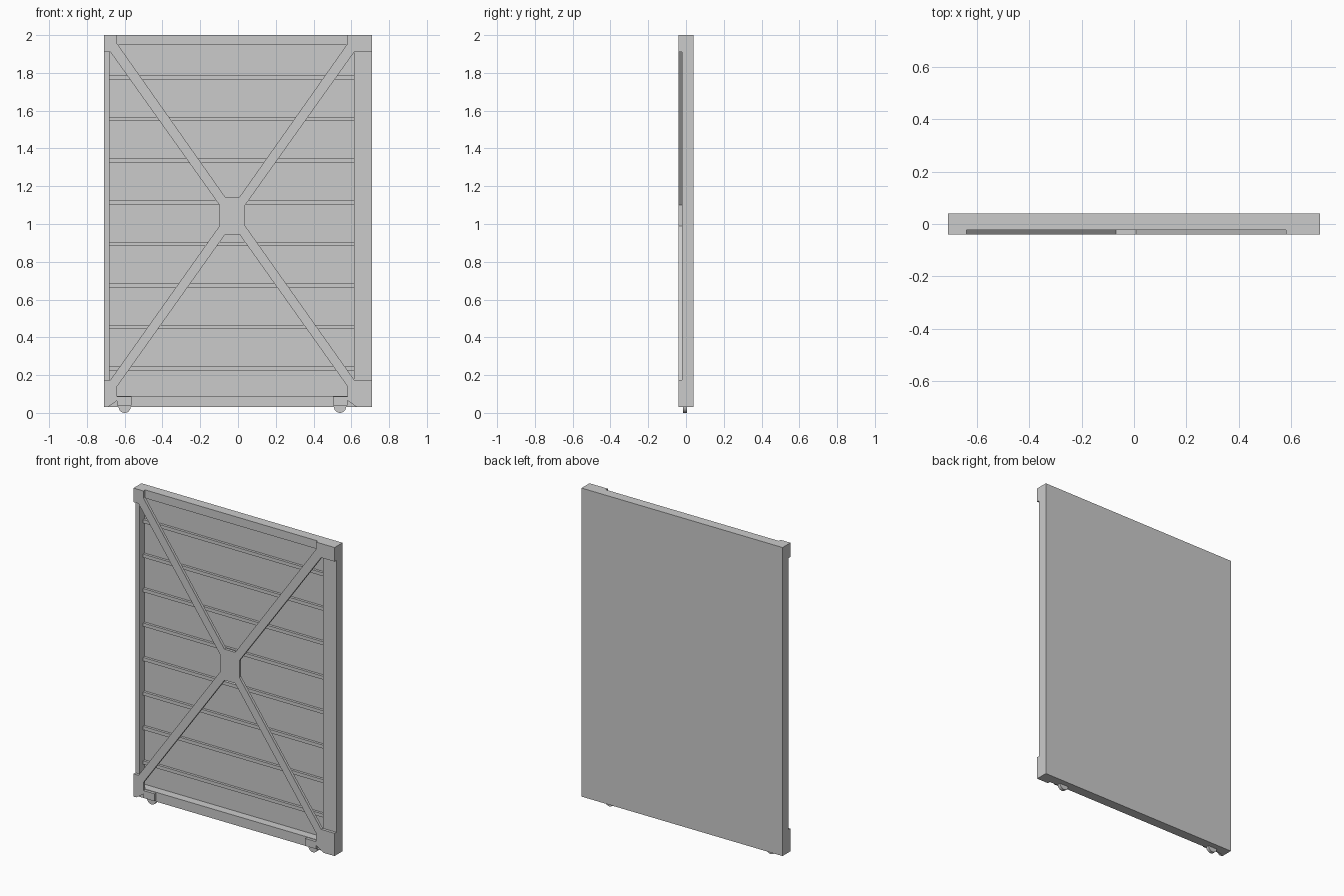
import bpy
import bmesh
from math import radians
from mathutils import Matrix, Vector

cube = bpy.data.objects.get("Cube")
if cube:
    bpy.data.objects.remove(cube, do_unlink=True)

GREY = (0.6, 0.6, 0.6, 1)
grey = bpy.data.materials.new("plain grey")
grey.use_nodes = True
grey.diffuse_color = GREY
grey.node_tree.nodes["Principled BSDF"].inputs["Base Color"].default_value = GREY

HALF, BASE, TOP = 0.71, 0.03, 2.0          # outer panel limits
FRONT, FRAME, SHEET, BACK = -0.04, -0.022, 0.03, 0.04   # depth layers
LEFT, RIGHT, SILL, HEAD = -0.68, 0.615, 0.09, 1.947     # frame opening
MID = -0.03                                 # centre line of the cross


def finish(name, bm):
    bmesh.ops.recalc_face_normals(bm, faces=bm.faces)
    mesh = bpy.data.meshes.new(name)
    bm.to_mesh(mesh)
    bm.free()
    mesh.materials.append(grey)
    obj = bpy.data.objects.new(name, mesh)
    bpy.context.collection.objects.link(obj)
    return obj


def plate(name, outline, y0, y1):
    """Extrude an x-z outline from y0 to y1."""
    bm = bmesh.new()
    face = bm.faces.new([bm.verts.new((x, y0, z)) for x, z in outline])
    ext = bmesh.ops.extrude_face_region(bm, geom=[face])
    verts = [v for v in ext["geom"] if isinstance(v, bmesh.types.BMVert)]
    bmesh.ops.translate(bm, verts=verts, vec=Vector((0, y1 - y0, 0)))
    return finish(name, bm)


def box(name, x0, x1, y0, y1, z0, z1):
    return plate(name, [(x0, z0), (x1, z0), (x1, z1), (x0, z1)], y0, y1)


# Back sheet and frame: a solid slab with the opening cut from its front
body = box("panel_and_frame", -HALF, HALF, FRAME, BACK, BASE, TOP)
cutter = box("opening_cutter", LEFT, RIGHT, FRAME - 0.1, SHEET, SILL, HEAD)
cutter.hide_render = True
mod = body.modifiers.new("opening", "BOOLEAN")
mod.operation = "DIFFERENCE"
mod.solver = "EXACT"
mod.object = cutter
bpy.context.view_layer.objects.active = body
body.select_set(True)
bpy.ops.object.modifier_apply(modifier=mod.name)
bpy.data.objects.remove(cutter, do_unlink=True)

# Horizontal battens on the sheet
for i in range(8):
    z = 0.235 + i * 0.22
    box(f"batten_{i + 1}", LEFT, RIGHT, 0.014, SHEET, z - 0.011, z + 0.011)


# Diagonal cross with its hub and corner plates, one outline
def half_cross(outer):
    """Bottom to top along one side; x is measured from the centre line."""
    return [(0.038, 0.945), (0.61, 0.14), (0.61, 0.065), (0.66, BASE),
            (outer, BASE), (outer, 0.175), (0.645, 0.175), (0.068, 0.99),
            (0.068, 1.1), (0.645, 1.91), (outer, 1.91), (outer, TOP),
            (0.61, TOP), (0.61, 1.955), (0.038, 1.143)]


right_half = [(MID + x, z) for x, z in half_cross(HALF - MID)]
left_half = [(MID - x, z) for x, z in reversed(half_cross(HALF + MID))]
plate("cross_brace", right_half + left_half, FRONT, FRAME)

# Wheels under the bottom rail, each with a cover block
for side, s in (("left", 1), ("right", -1)):
    edges = sorted((MID + s * 0.61, MID + s * 0.533))
    box(f"{side}_wheel_block", edges[0], edges[1], FRONT, FRAME, 0.04, 0.087)
    bm = bmesh.new()
    place = Matrix.Translation((MID + s * 0.57, -0.006, 0.032))
    bmesh.ops.create_cone(bm, cap_ends=True, segments=24, radius1=0.032,
                          radius2=0.032, depth=0.021,
                          matrix=place @ Matrix.Rotation(radians(90), 4, "X"))
    wheel = finish(f"{side}_wheel", bm)
    bpy.ops.object.select_all(action="DESELECT")
    wheel.select_set(True)
    bpy.context.view_layer.objects.active = wheel
    bpy.ops.object.shade_smooth_by_angle(angle=radians(30))
